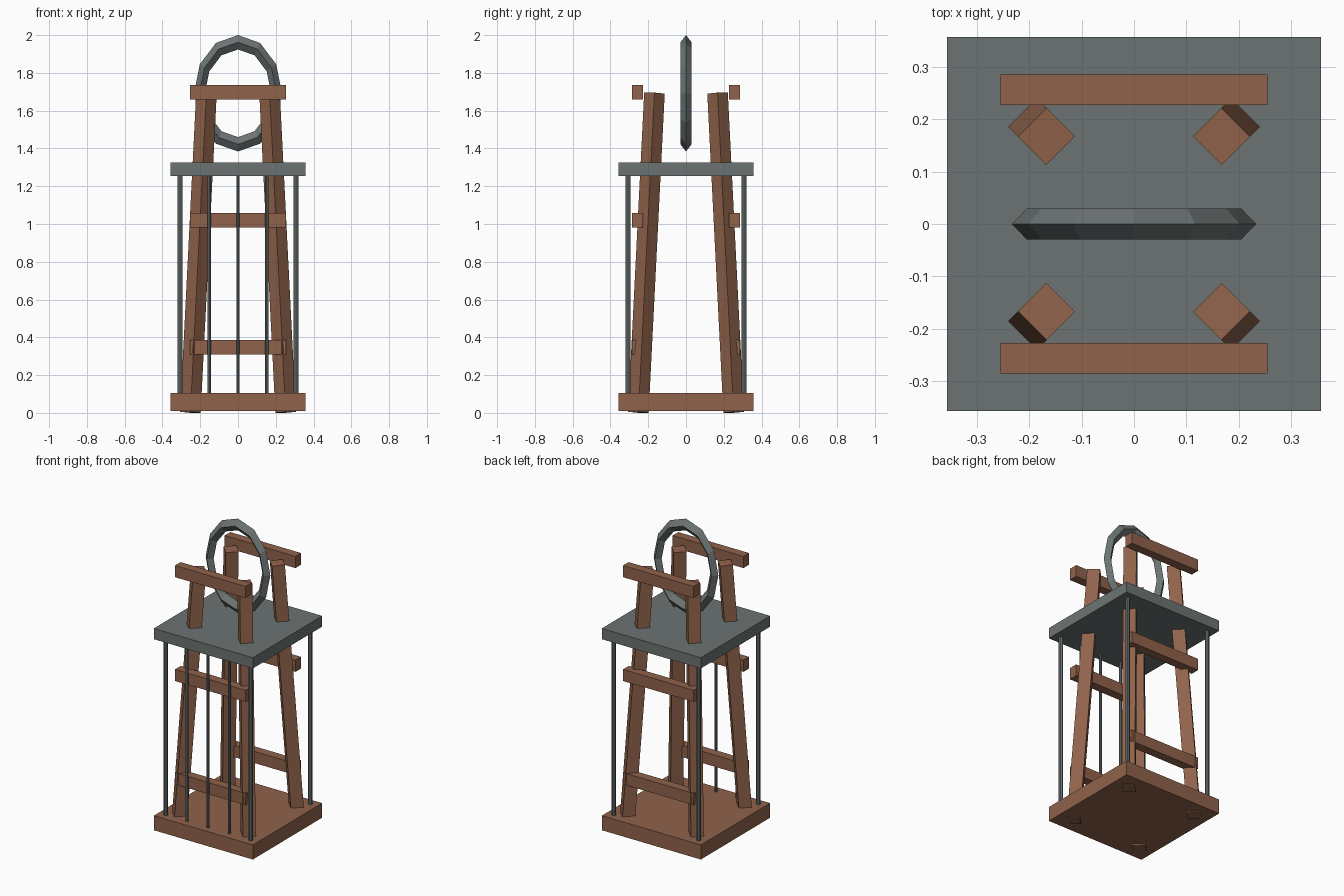
import bpy
import math
from mathutils import Matrix, Vector

default = bpy.data.objects.get("Cube")
if default:
    bpy.data.objects.remove(default, do_unlink=True)


def make_material(name, colour):
    mat = bpy.data.materials.new(name)
    mat.use_nodes = True
    mat.diffuse_color = colour
    mat.node_tree.nodes["Principled BSDF"].inputs["Base Color"].default_value = colour
    return mat


wood = make_material("brown wood", (0.28, 0.125, 0.07, 1))
metal = make_material("grey metal", (0.15, 0.175, 0.173, 1))


def finish(name, mat):
    obj = bpy.context.object
    obj.name = name
    obj.data.materials.append(mat)
    return obj


def box(name, centre, size, mat):
    bpy.ops.mesh.primitive_cube_add(size=1, location=centre)
    obj = finish(name, mat)
    obj.scale = size
    return obj


def rod(name, x, y, radius):
    bpy.ops.mesh.primitive_cylinder_add(vertices=8, radius=radius, depth=1.17,
                                        location=(x, y, 0.68))
    return finish(name, metal)


def leg(name, sx, sy):
    # Square post leaning inward along the diagonal
    foot = Vector((0.252 * sx, 0.252 * sy, 0.003))
    head = Vector((0.167 * sx, 0.167 * sy, 1.693))
    axis = (head - foot).normalized()
    side = Vector((-sy, sx, 0)).normalized()
    out = side.cross(axis)
    obj = box(name, (0, 0, 0), (1, 1, 1), wood)
    turn = Matrix((out, side, axis)).transposed().to_4x4()
    size = Matrix.Diagonal((0.077, 0.077, (head - foot).length, 1))
    obj.data.transform(Matrix.Translation((foot + head) / 2) @ turn @ size)


# Floor and roof slabs
box("wooden_base", (0, 0, 0.057), (0.714, 0.714, 0.095), wood)
box("metal_roof", (0, 0, 1.29), (0.714, 0.714, 0.07), metal)

# Legs and corner rods
for sx, x_side in ((-1, "right"), (1, "left")):
    for sy, y_side in ((-1, "front"), (1, "back")):
        leg(f"{y_side}_{x_side}_leg", sx, sy)
        rod(f"{y_side}_{x_side}_corner_rod", 0.307 * sx, 0.307 * sy, 0.0135)

# Crossbars on the front and back
for sy, y_side in ((-1, "front"), (1, "back")):
    for level, z in (("lower", 0.347), ("middle", 1.02), ("upper", 1.697)):
        box(f"{y_side}_{level}_crossbar", (0, 0.256 * sy, z), (0.51, 0.058, 0.076), wood)

# Thin bars across the front only
for i in range(3):
    rod(f"front_bar_{i + 1}", 0.152 * (i - 1), -0.307, 0.009)

# Upright oval ring with a diamond section
bpy.ops.mesh.primitive_torus_add(major_segments=12, minor_segments=4,
                                 major_radius=0.27, minor_radius=0.038)
ring = finish("hanging_ring", metal)
ring.rotation_euler = (math.pi / 2, 0, 0)
ring.scale = (0.757, 1, 0.78)
ring.location = (0, 0, 1.692)
